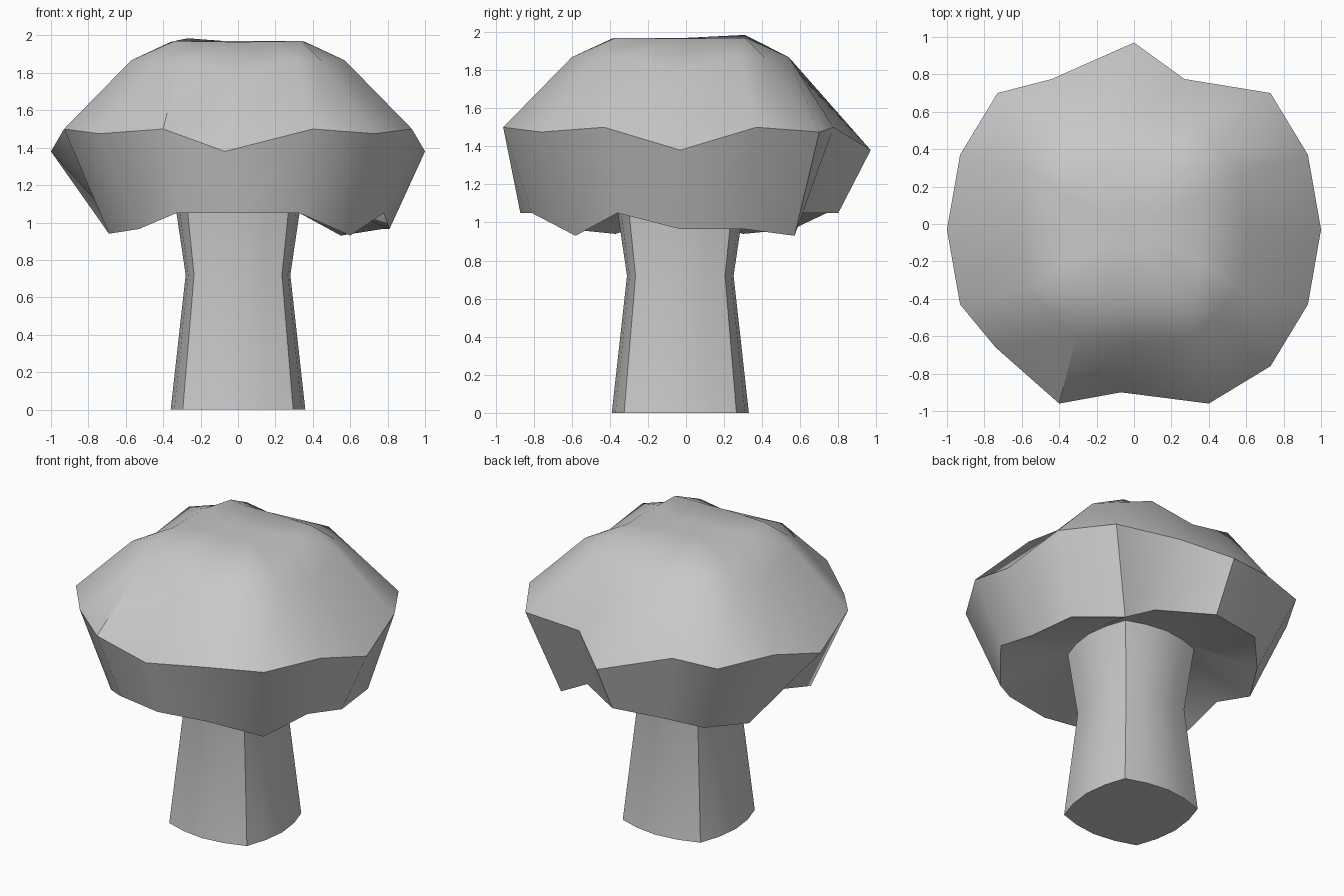
import bpy
import bmesh
import math

if "Cube" in bpy.data.objects:
    bpy.data.objects.remove(bpy.data.objects["Cube"], do_unlink=True)

AXIS_Y = -0.03

grey = bpy.data.materials.new("plain_grey")
grey.use_nodes = True
tone = (0.58, 0.58, 0.58, 1)
grey.diffuse_color = tone
for node in grey.node_tree.nodes:
    if node.type == "BSDF_PRINCIPLED":
        node.inputs["Base Color"].default_value = tone


def ring(quarter, dents=None):
    """Turn a quarter outline around the axis, then replace the dented points."""
    points = []
    for turn in range(4):
        for x, y, z in quarter:
            for _ in range(turn):
                x, y = -y, x
            points.append((x, y + AXIS_Y, z))
    for index, point in (dents or {}).items():
        points[index] = point
    return points


def loft(name, rings, sharp_angle):
    """Bridge the rings from bottom to top and close both ends."""
    bm = bmesh.new()
    loops = [[bm.verts.new(p) for p in points] for points in rings]
    for low, high in zip(loops, loops[1:]):
        count = len(low)
        for i in range(count):
            j = (i + 1) % count
            bm.faces.new((low[i], low[j], high[j], high[i]))
    bm.faces.new(list(reversed(loops[0])))
    bm.faces.new(loops[-1])
    bmesh.ops.recalc_face_normals(bm, faces=bm.faces[:])
    mesh = bpy.data.meshes.new(name)
    bm.to_mesh(mesh)
    bm.free()
    mesh.materials.append(grey)
    obj = bpy.data.objects.new(name, mesh)
    bpy.context.collection.objects.link(obj)
    bpy.ops.object.select_all(action="DESELECT")
    obj.select_set(True)
    bpy.context.view_layer.objects.active = obj
    bpy.ops.object.shade_smooth_by_angle(angle=math.radians(sharp_angle))
    return obj


def rounded_square(side, corner, z):
    """Bulging square section with four ridges."""
    mid = side * 0.7 + corner * 0.3
    half = corner * 0.52
    return ring([(side, 0, z), (mid, half, z), (corner, corner, z), (half, mid, z)])


# Stem: pinched above the middle, flaring into the cap
loft("stem", [
    rounded_square(0.36, 0.295, 0),
    rounded_square(0.28, 0.235, 0.72),
    rounded_square(0.345, 0.28, 1.16),
], 40)

# Cap underside around the stem
underside = rounded_square(0.36, 0.3, 1.15)

# Cap lower rim, with a ragged edge
rim = ring(
    [(0.81, 0, 0.965), (0.77, 0.34, 0.965), (0.55, 0.6, 0.93), (0.33, 0.78, 1.05)],
    {
        3: (0.33, 0.6, 1.05),
        4: (0, 0.8, 1.05),
        5: (-0.36, 0.74, 1.05),
        6: (-0.53, 0.56, 0.965),
        7: (-0.69, 0.3, 0.94),
        8: (-0.7, AXIS_Y, 1.05),
        9: (-0.69, -0.37, 0.94),
        10: (-0.53, -0.62, 0.965),
        11: (-0.33, -0.81, 1.05),
        12: (0, -0.87, 1.05),
        13: (0.33, -0.81, 1.05),
    },
)

# Cap widest edge
brim = ring(
    [(1, 0, 1.38), (0.93, 0.4, 1.5), (0.73, 0.73, 1.475), (0.4, 0.93, 1.5)],
    {
        3: (0.27, 0.775, 1.5),
        5: (-0.44, 0.775, 1.5),
        10: (-0.74, -0.66, 1.475),
        12: (-0.07, -0.9, 1.38),
    },
)

# Cap shoulder and crown
shoulder = ring([(0.6, 0, 1.8), (0.57, 0.31, 1.868), (0.45, 0.45, 1.86), (0.31, 0.57, 1.868)])
crown = ring(
    [(0.36, 0, 1.965), (0.35, 0.17, 1.968), (0.34, 0.34, 1.97), (0.17, 0.35, 1.968)],
    {6: (-0.27, 0.31, 1.985)},
)
peak = ring([(0.1, 0, 1.97), (0.09, 0.04, 1.97), (0.07, 0.07, 1.97), (0.04, 0.09, 1.97)])

loft("cap", [underside, rim, brim, shoulder, crown, peak], 42)
